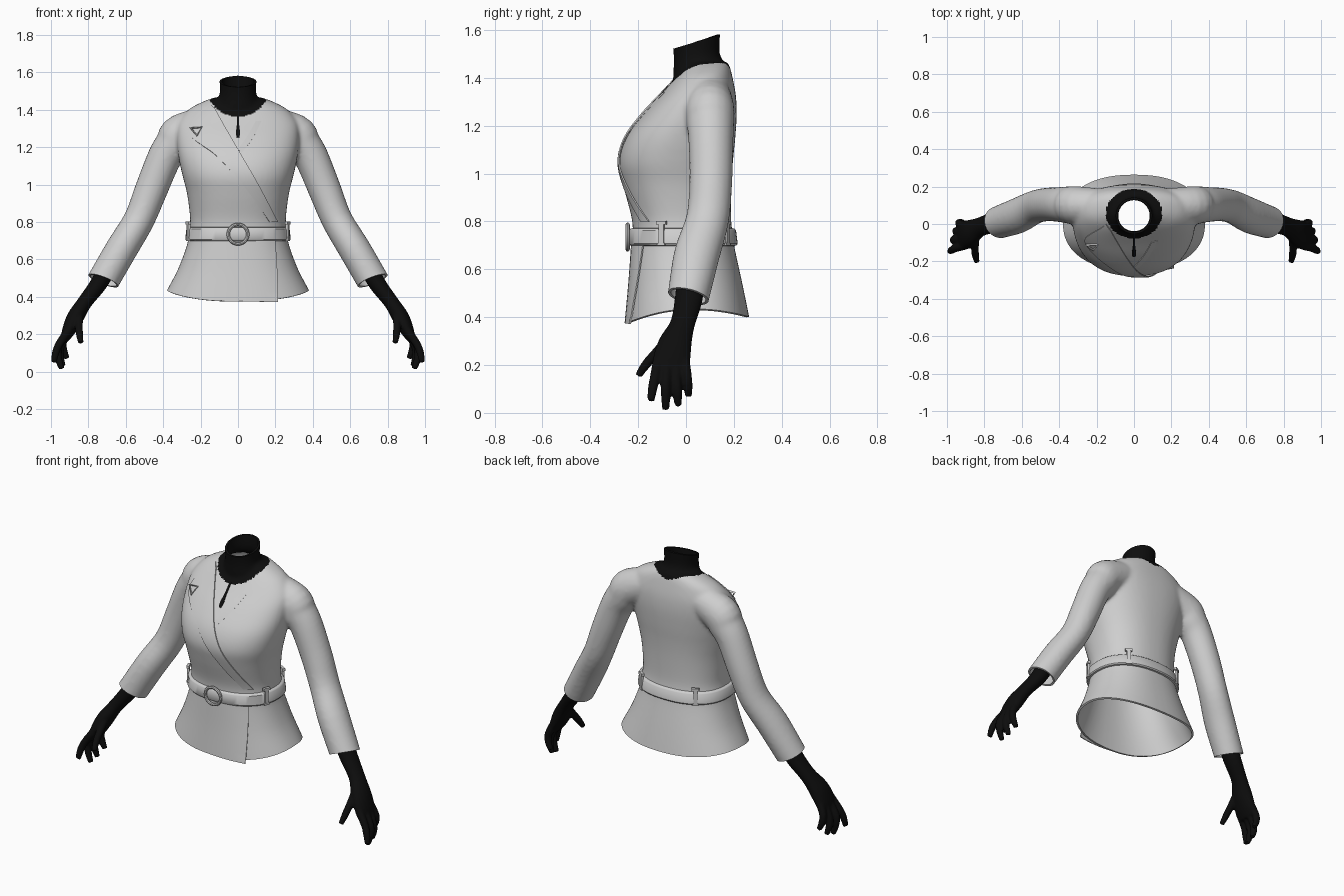
import bpy, bmesh, math
from mathutils import Vector, Matrix
from mathutils.bvhtree import BVHTree

if "Cube" in bpy.data.objects:
    bpy.data.objects.remove(bpy.data.objects["Cube"])


def material(name, value):
    m = bpy.data.materials.new(name)
    m.use_nodes = True
    m.diffuse_color = (value, value, value, 1)
    bsdf = next(n for n in m.node_tree.nodes if n.type == 'BSDF_PRINCIPLED')
    bsdf.inputs["Base Color"].default_value = (value, value, value, 1)
    return m


GREY = material("light grey cloth", 0.62)
BLACK = material("black knit", 0.004)
made = []


def add_object(name, bm, *mats):
    bmesh.ops.recalc_face_normals(bm, faces=bm.faces)
    mesh = bpy.data.meshes.new(name)
    bm.to_mesh(mesh)
    bm.free()
    for m in mats:
        mesh.materials.append(m)
    ob = bpy.data.objects.new(name, mesh)
    bpy.context.collection.objects.link(ob)
    made.append(ob)
    return ob


def bake(ob):
    """Apply the modifiers."""
    dg = bpy.context.evaluated_depsgraph_get()
    dg.update()
    mesh = bpy.data.meshes.new_from_object(ob.evaluated_get(dg))
    ob.modifiers.clear()
    ob.data = mesh


def blend(ob, voxel, rounds):
    """Fuse overlapping solids into one soft surface."""
    r = ob.modifiers.new("fuse", 'REMESH')
    r.mode, r.voxel_size = 'VOXEL', voxel
    s = ob.modifiers.new("soften", 'SMOOTH')
    s.iterations, s.factor = rounds, 0.5
    bake(ob)


def thicken(ob, depth):
    ob.modifiers.new("thickness", 'SOLIDIFY').thickness = depth
    bake(ob)


def spline(rows, k=4):
    """Smooth curve through rows of numbers."""
    out, last = [], len(rows) - 1
    for i in range(last):
        quad = zip(rows[max(i - 1, 0)], rows[i], rows[i + 1], rows[min(i + 2, last)])
        quad = list(quad)
        for j in range(k):
            t = j / k
            out.append([b + 0.5 * t * (c - a + t * (2*a - 5*b + 4*c - d + t * (3*b - a - 3*c + d)))
                        for a, b, c, d in quad])
    return out + [list(rows[-1])]


def loft(bm, rings, caps=True):
    vs = [[bm.verts.new(p) for p in ring] for ring in rings]
    n = len(vs[0])
    for lo, hi in zip(vs, vs[1:]):
        for i in range(n):
            bm.faces.new((lo[i], lo[(i + 1) % n], hi[(i + 1) % n], hi[i]))
    if caps:
        bm.faces.new(vs[0])
        bm.faces.new(vs[-1])


def tube(bm, rows, side=1, n=20):
    """Oval tube; rows are x, y, z, radius across, radius along y."""
    rows = spline(rows)
    pts = [Vector((r[0] * side, r[1], r[2])) for r in rows]
    rings = []
    for i, p in enumerate(pts):
        t = (pts[min(i + 1, len(pts) - 1)] - pts[max(i - 1, 0)]).normalized()
        u = Vector((0, 1, 0)).cross(t).normalized()
        v = t.cross(u)
        angles = [math.tau * k / n for k in range(n)]
        rings.append([p + u * math.cos(a) * rows[i][3] + v * math.sin(a) * rows[i][4] for a in angles])
    loft(bm, rings)


# Torso profile: height, half width, front y, back y
TORSO = spline([
    (0.36, .42, -.262, .285), (0.43, .383, -.25, .265), (0.55, .32, -.235, .235),
    (0.68, .272, -.225, .205), (0.75, .262, -.222, .195), (0.82, .256, -.228, .188),
    (0.95, .272, -.262, .19), (1.05, .297, -.279, .196), (1.15, .318, -.25, .206),
    (1.25, .328, -.178, .212), (1.33, .32, -.106, .208), (1.40, .265, -.045, .195),
    (1.44, .195, -.01, .185), (1.465, .13, .01, .175)])


def section(z, angle, off=0.0):
    """Point on the torso outline at a height and angle."""
    i = max(k for k in range(len(TORSO) - 1) if TORSO[k][0] <= z or k == 0)
    a, b = TORSO[i], TORSO[i + 1]
    t = (z - a[0]) / (b[0] - a[0])
    w, f, k = (p + (q - p) * t for p, q in zip(a[1:], b[1:]))
    c, s = math.cos(angle), math.sin(angle)
    power = lambda q: math.copysign(abs(q) ** 0.87, q)
    return Vector(((w + off) * power(c), (f + k) / 2 + ((k - f) / 2 + off) * power(s), z))


ROUND = [math.tau * k / 64 for k in range(64)]

# Jacket body, sleeves and neck fused together
bm = bmesh.new()
loft(bm, [[section(r[0], a) for a in ROUND] for r in TORSO])
SLEEVE = [(.14, .10, 1.335, .09, .085), (.30, .10, 1.272, .108, .102), (.345, .102, 1.215, .10, .1),
          (.395, .104, 1.14, .092, .094), (.465, .104, .97, .088, .09), (.53, .09, .81, .083, .09),
          (.62, .045, .66, .086, .096), (.72, .01, .487, .086, .088), (.775, -.012, .39, .086, .086)]
for side in (1, -1):
    tube(bm, SLEEVE, side)
tube(bm, [(0, .06, 1.30, .12, .10), (0, .055, 1.42, .118, .11), (0, .045, 1.49, .098, .097),
          (0, .042, 1.56, .1, .1), (0, .042, 1.64, .105, .105)])
jacket = add_object("jacket", bm, GREY, BLACK)
blend(jacket, 0.011, 6)

bm = bmesh.new()
bm.from_mesh(jacket.data)


def trim(test, co, no):
    faces = [f for f in bm.faces if test(f.calc_center_median())]
    geom = faces + list({e for f in faces for e in f.edges}) + list({v for f in faces for v in f.verts})
    bmesh.ops.bisect_plane(bm, geom=geom, plane_co=co, plane_no=no, clear_outer=True)


# Open the cuffs, hem and neck
for side in (1, -1):
    trim(lambda c: c.x * side > .52 and c.z < .7, (.72 * side, .01, .487), (.4 * side, -.25, -1))
trim(lambda c: abs(c.x) < .5 and c.z < .6, (0, 0, .435), (0, 0, -1))
trim(lambda c: c.z > 1.47, (0, .04, 1.55), (0, -.3, 1))
# Curve the hem down at front and back
for v in bm.verts:
    if abs(v.co.x) < .45 and v.co.z < .68:
        fall = ((.68 - v.co.z) / .245) ** 2
        d = v.co.y - .03
        v.co.z -= fall * (.06 * (d / .28) ** 2 if d < 0 else .035 * (d / .24) ** 2)
# Black neck and collar
for f in bm.faces:
    c = f.calc_center_median()
    inside = (c.x / .15) ** 2 + ((c.y - .055) / .132) ** 2 < 1
    f.material_index = int(c.z > 1.3 and inside)
bvh = BVHTree.FromBMesh(bm)
bm.to_mesh(jacket.data)
bm.free()
thicken(jacket, 0.012)


def front(x, z, off):
    hit = bvh.ray_cast(Vector((x, -1, z)), Vector((0, 1, 0)))[0]
    y = hit.y if hit else bvh.find_nearest(Vector((x, -.25, z)))[0].y
    return Vector((x, y - off, z))


def panel(name, edge_a, edge_b, off_a, off_b, mat=GREY, across=10):
    """Cloth layer lying on the front, between two edges."""
    bm = bmesh.new()
    rows = []
    for a, b in zip(spline(edge_a, 8), spline(edge_b, 8)):
        ts = [k / across for k in range(across + 1)]
        rows.append([bm.verts.new(front(a[0] + (b[0] - a[0]) * t, a[1] + (b[1] - a[1]) * t,
                                        off_a + (off_b - off_a) * t)) for t in ts])
    for r, s in zip(rows, rows[1:]):
        for i in range(across):
            bm.faces.new((r[i], r[i + 1], s[i + 1], s[i]))
    ob = add_object(name, bm, mat)
    thicken(ob, 0.006)


# Lapels, front skirt overlap and keyhole
panel("lapel", [(-.15, 1.43), (-.265, 1.285), (-.11, 1.15), (.04, .98), (.17, .80)],
      [(-.125, 1.41), (-.075, 1.32), (0, 1.19), (.11, 1.0), (.215, .80)], .007, .012)
panel("under_lapel", [(.095, 1.34), (.05, 1.26), (0, 1.19)],
      [(.125, 1.34), (.08, 1.25), (.02, 1.17)], .006, .001)
panel("skirt_overlap", [(-.1, .70), (-.11, .55), (-.12, .38)],
      [(.2, .70), (.21, .55), (.215, .372)], .001, .016)
panel("keyhole", [(-.006, 1.37), (-.007, 1.31), (-.012, 1.28), (-.007, 1.255)],
      [(.006, 1.37), (.007, 1.31), (.012, 1.28), (.007, 1.255)], .004, .004, BLACK, 4)

# Belt
bm = bmesh.new()
loft(bm, [[section(z, a, off) for a in ROUND] for z, off in
          ((.697, -.004), (.7, .01), (.707, .016), (.763, .016), (.77, .01), (.773, -.004))], caps=False)
add_object("belt", bm, GREY)

# Belt loops
bm = bmesh.new()
for angle in (-20, 52, 128, 200):
    a = math.radians(angle)
    p = section(.75, a, .018)
    out = (section(.75, a + .05) - section(.75, a - .05)).normalized().cross(Vector((0, 0, 1)))
    turn = Matrix.Translation(p) @ out.to_track_quat('Y', 'Z').to_matrix().to_4x4()
    for z, size in ((0, (.022, .014, .09)), (.045, (.042, .016, .016)), (-.045, (.034, .016, .012))):
        bmesh.ops.create_cube(bm, size=1, matrix=turn @ Matrix.Translation((0, 0, z)) @ Matrix.Diagonal((*size, 1)))
add_object("belt_loops", bm, GREY)


def ring(name, centre, radius, thick, sides, spin, lean):
    """Closed band facing the front."""
    bm = bmesh.new()
    rings = []
    for k in range(sides + 1):
        a = math.tau * k / sides
        rings.append([((radius + thick * math.cos(b)) * math.cos(a), (radius + thick * math.cos(b)) * math.sin(a),
                       thick * math.sin(b)) for b in (math.tau * q / 8 for q in range(8))])
    loft(bm, rings, caps=False)
    bmesh.ops.remove_doubles(bm, verts=bm.verts, dist=1e-5)
    turn = Matrix.Rotation(math.radians(90 - lean), 4, 'X') @ Matrix.Rotation(spin, 4, 'Z')
    bm.transform(Matrix.Translation(centre) @ turn)
    add_object(name, bm, GREY)


ring("buckle", (0, -.244, .735), .052, .009, 40, 0, 0)
ring("triangular_pin", front(-.222, 1.29, .014), .034, .006, 3, .6, 35)

# Gloved forearms and hands
FINGERS = {
    "index": [(.905, -.115, .22), (.955, -.13, .15), (.975, -.14, .10), (.985, -.147, .05)],
    "middle": [(.92, -.08, .20), (.962, -.085, .13), (.96, -.085, .07), (.942, -.085, .015)],
    "ring": [(.918, -.04, .20), (.948, -.04, .13), (.95, -.036, .08), (.935, -.032, .03)],
    "little": [(.908, -.008, .22), (.935, .003, .16), (.932, .008, .115), (.914, .011, .07)],
    "thumb": [(.85, -.07, .31), (.85, -.125, .25), (.848, -.165, .205), (.84, -.2, .155)]}
for side, label in ((1, "left"), (-1, "right")):
    bm = bmesh.new()
    tube(bm, [(.69, .022, .57, .05, .06), (.745, .01, .47, .046, .058), (.82, -.015, .37, .04, .052),
              (.87, -.045, .29, .045, .07), (.905, -.06, .22, .036, .078), (.928, -.06, .17, .022, .068)], side)
    for path in FINGERS.values():
        tube(bm, [(*p, r, r) for p, r in zip(path, (.024, .021, .02, .015))], side, 12)
    glove = add_object(label + "_glove", bm, BLACK)
    blend(glove, 0.007, 3)

# Smooth shading with crisp folds
bpy.ops.object.select_all(action='DESELECT')
for ob in made:
    ob.select_set(True)
bpy.context.view_layer.objects.active = jacket
bpy.ops.object.shade_smooth_by_angle(angle=math.radians(40))
